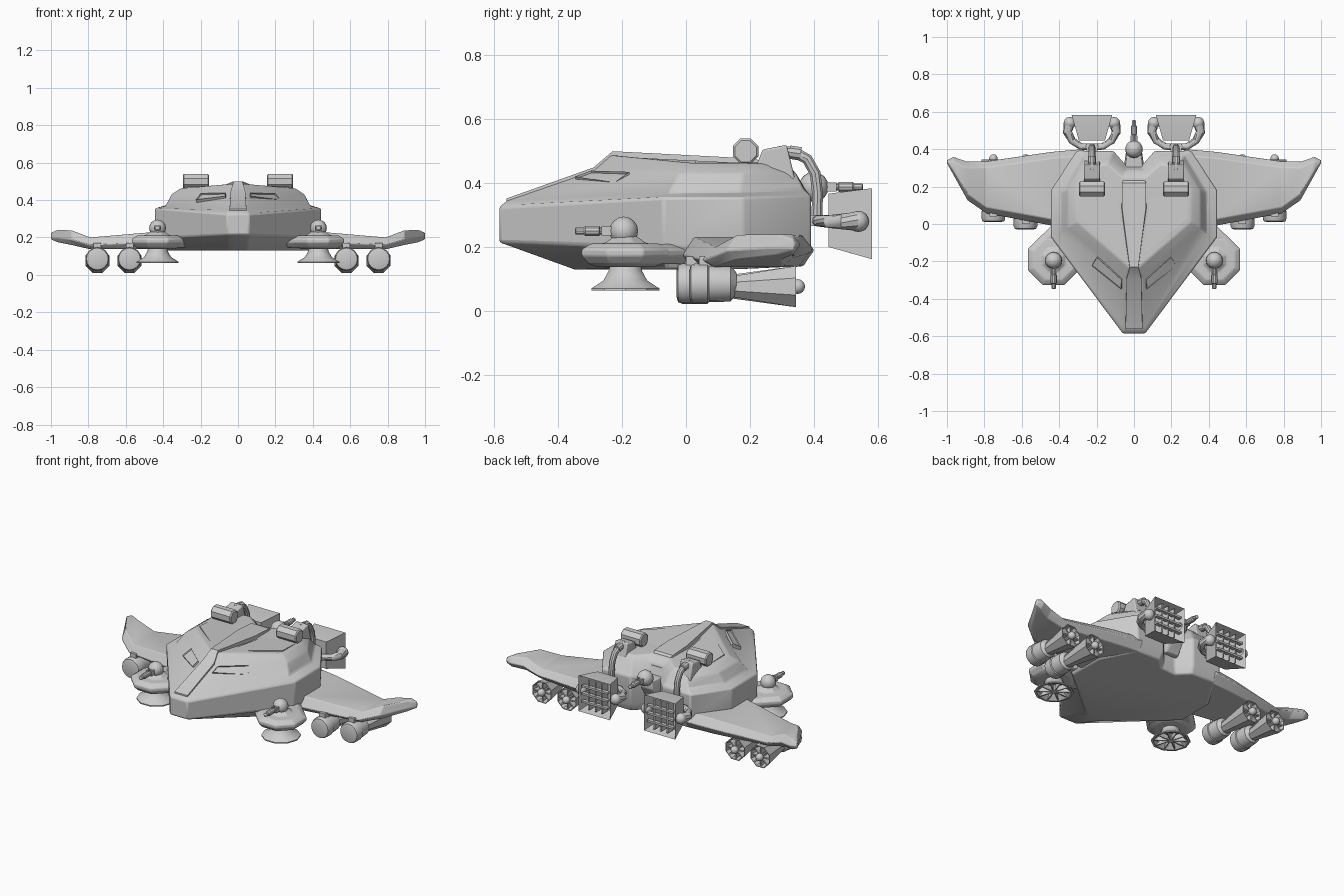
import bpy, bmesh
from math import sin, cos, pi
from mathutils import Vector as V

if "Cube" in bpy.data.objects:
    bpy.data.objects.remove(bpy.data.objects["Cube"])


def loft(bm, rings, cap=True):
    """Skin a list of equal-length closed rings."""
    vs = [[bm.verts.new(p) for p in r] for r in rings]
    n = len(vs[0])
    for a, b in zip(vs, vs[1:]):
        for i in range(n):
            bm.faces.new((a[i], a[(i + 1) % n], b[(i + 1) % n], b[i]))
    if cap:
        bm.faces.new(vs[0])
        bm.faces.new(vs[-1])


def lathe(bm, profile, origin, axis=(0, 0, 1), n=16, phase=0.0):
    """Revolve (radius, distance) points about an axis."""
    q = V((0, 0, 1)).rotation_difference(V(axis))
    loft(bm, [[V(origin) + q @ V((max(r, .001) * cos(phase + 2 * pi * i / n),
                                  max(r, .001) * sin(phase + 2 * pi * i / n), t))
               for i in range(n)] for r, t in profile])


def ball(bm, c, r, n=16):
    lathe(bm, [(r * sin(pi * i / 8), -r * cos(pi * i / 8)) for i in range(9)], c, n=n)


def tube(bm, pts, radii, n=10):
    pts = [V(p) for p in pts]
    rings = []
    for i, p in enumerate(pts):
        t = (pts[min(i + 1, len(pts) - 1)] - pts[max(i - 1, 0)]).normalized()
        q = V((0, 0, 1)).rotation_difference(t)
        rings.append([p + q @ V((radii[i] * cos(2 * pi * k / n), radii[i] * sin(2 * pi * k / n), 0))
                      for k in range(n)])
    loft(bm, rings)


def box(bm, x, y, z):
    loft(bm, [[(x[0], y[0], k), (x[1], y[0], k), (x[1], y[1], k), (x[0], y[1], k)] for k in z])


def blades(bm, c, axis, near, far, count, th=.004):
    """Radial plates; near/far = (distance, inner radius, outer radius)."""
    q = V((0, 0, 1)).rotation_difference(V(axis))
    for k in range(count):
        a = 2 * pi * k / count
        d, t = V((cos(a), sin(a), 0)), V((-sin(a), cos(a), 0)) * th
        loft(bm, [[V(c) + q @ (d * r + t * s + V((0, 0, h))) for r, s in
                   ((r0, -1), (r1, -1), (r1, 1), (r0, 1))] for h, r0, r1 in (near, far)])


def finish(name, bm, mirror=True, bevel=0.0, seg=2, angle=35):
    bmesh.ops.recalc_face_normals(bm, faces=bm.faces)
    me = bpy.data.meshes.new(name)
    bm.to_mesh(me)
    bm.free()
    ob = bpy.data.objects.new(name, me)
    bpy.context.collection.objects.link(ob)
    bpy.ops.object.select_all(action='DESELECT')
    ob.select_set(True)
    bpy.context.view_layer.objects.active = ob
    bpy.ops.object.shade_smooth_by_angle(angle=angle * pi / 180)
    if bevel:
        m = ob.modifiers.new("bevel", 'BEVEL')
        m.width, m.segments, m.limit_method, m.angle_limit = bevel, seg, 'ANGLE', .4
    if mirror:
        ob.modifiers.new("mirror", 'MIRROR')
    return ob


def full(half):
    return half + [(-x, y, z) for x, y, z in reversed(half)]


# Hull: stacked outlines from belly to roof
belly = [(.05, -.35, .13), (.40, -.06, .13), (.40, .17, .13), (.28, .37, .14), (.12, .37, .14), (.05, .30, .14)]
low = [(.06, -.585, .215), (.44, -.07, .20), (.44, .18, .20), (.30, .392, .19), (.11, .39, .19), (.04, .31, .19)]
high = [(.06, -.585, .325), (.445, -.07, .355), (.445, .18, .355), (.305, .392, .36), (.11, .39, .36), (.04, .31, .36)]
ledge = [(.05, -.56, .345), (.385, -.045, .372), (.385, .17, .372), (.27, .37, .38), (.12, .375, .38), (.045, .30, .38)]
upper = [(.045, -.29, .438), (.355, -.02, .43), (.355, .18, .43), (.25, .345, .43), (.13, .345, .43), (.05, .285, .43)]
roof = [(.025, -.235, .488), (.305, .01, .463), (.305, .19, .463), (.22, .31, .46), (.14, .32, .46), (.06, .25, .465)]
bm = bmesh.new()
loft(bm, [full(r) for r in (belly, low, high, ledge, upper, roof)])
finish("hull", bm, mirror=False, bevel=.008)

# Spine strip along the nose and roof
bm = bmesh.new()
loft(bm, [[(-w, y, z - .05), (w, y, z - .05), (w * .9, y, z), (-w * .9, y, z)] for w, y, z in
          ((.05, -.562, .352), (.043, -.29, .449), (.026, -.23, .5), (.07, .08, .484), (.07, .22, .476), (.04, .29, .42))])
finish("roof_spine", bm, mirror=False)

# Raised roof panels
bm = bmesh.new()
pan = [(.045, -.17), (.285, .03), (.285, .185), (.215, .295), (.15, .305), (.085, .24), (.08, .08)]
loft(bm, [[(x, y, .482 - .05 * (y + .2) - d) for x, y in pan] for d in (.05, 0)])
finish("roof_panel", bm)

# Cockpit windows on the front slope
A0, A1, B0, B1 = (V(p) for p in (ledge[0], ledge[1], upper[0], upper[1]))
quad = [A0.lerp(A1, u).lerp(B0.lerp(B1, u), v) for u, v in ((.06, .72), (.54, .45), (.48, .9), (.06, .92))]
nrm = (quad[1] - quad[0]).cross(quad[3] - quad[0]).normalized()
bm = bmesh.new()
loft(bm, [[p - nrm * .015 for p in quad], [p + nrm * .01 for p in quad]])
bm.faces.ensure_lookup_table()
pane = bm.faces[-1]
bmesh.ops.inset_region(bm, faces=[pane], thickness=.008)
bmesh.ops.translate(bm, verts=pane.verts, vec=-nrm * .008)
finish("cockpit_window", bm)

# Wings with upturned tips: x, y front/back, z bottom/top
bm = bmesh.new()
rings = []
for x, y0, y1, z0, z1 in ((.27, -.03, .402, .14, .24), (.44, -.01, .387, .138, .23), (.79, .055, .337, .137, .20),
                          (.89, .125, .335, .16, .238), (.965, .26, .36, .175, .24), (1.0, .325, .342, .19, .225)):
    c, zm = min(.035, (y1 - y0) * .25), (z0 + z1) / 2
    rings.append([(x, y0, zm - .01), (x, y0 + c, z1), (x, y1 - c, z1), (x, y1, zm), (x, y1 - c, z0), (x, y0 + c, z0)])
loft(bm, rings)
finish("wing", bm, bevel=.008)

# Engine pods below the wings: body, flared exhaust, fan blades and hub
for name, x, y in (("inner", .58, -.03), ("outer", .752, .01)):
    c = (x, y, .085)
    bm = bmesh.new()
    lathe(bm, [(.04, 0), (.058, .005), (.063, .018), (.063, .058), (.058, .062), (.058, .09), (.055, .13), (.035, .148)],
          c, (0, 1, 0))
    box(bm, (x - .02, x + .02), (y + .03, y + .12), (.12, .17))
    finish(name + "_engine_pod", bm)
    c, e = (x, 0, .076), .345
    bm = bmesh.new()
    lathe(bm, [(.034, y + .13), (.07, e), (.065, e), (.06, e - .03), (.03, y + .16)], c, (0, 1, 0), 8, pi / 8)
    lathe(bm, [(.02, y + .15), (.018, e)], c, (0, 1, 0), 10)
    blades(bm, c, (0, 1, 0), (y + .17, .01, .03), (e - .006, .01, .062), 8)
    ball(bm, (x, .35, .076), .023, 12)
    finish(name + "_engine_exhaust", bm, angle=30)

# Side sponsons with lift bell below
S = V((.43, -.19, 0))
bm = bmesh.new()
lathe(bm, [(.10, .138), (.125, .148), (.148, .172), (.148, .192), (.118, .21), (.07, .212), (.055, .222), (.035, .235)],
      S, n=8, phase=pi / 8)
finish("sponson", bm, bevel=.005, angle=25)
bm = bmesh.new()
d, t = V((-.707, .707, 0)), V((.707, .707, 0))
loft(bm, [[S + d * a + t * b * w + V((0, 0, z)) for a, b in ((0, -1), (0, 1), (.2, 1), (.2, -1))]
          for w, z in ((.115, .147), (.136, .172), (.136, .192), (.109, .209))])
finish("sponson_arm", bm, bevel=.005)
bm = bmesh.new()
lathe(bm, [(.05, .145), (.055, .125), (.072, .095), (.112, .07), (.112, .063), (.10, .063), (.06, .10), (.01, .105)],
      S, n=10)
blades(bm, S, (0, 0, 1), (.066, .01, .10), (.095, .01, .065), 10, .003)
lathe(bm, [(.01, .065), (.022, .068), (.022, .1)], S, n=10)
finish("lift_bell", bm)


# Ball turrets with guns
def turret(name, c, way, r, mirror):
    bm = bmesh.new()
    ball(bm, c, r)
    for s in (-1, 1):
        box(bm, [c[0] + s * .014 - .004, c[0] + s * .014 + .004], sorted((c[1], c[1] + way * (r + .025))),
            (c[2] - .014, c[2] + .014))
    lathe(bm, [(.012, .02), (.012, r + .03), (.017, r + .032), (.017, r + .075), (.012, r + .08), (.012, r + .105),
               (.006, r + .108)], c, (0, way, 0), 10)
    finish(name, bm, mirror)


turret("side_turret", (.43, -.195, .25), -1, .045, True)
turret("tail_turret", (0, .40, .388), 1, .047, False)
bm = bmesh.new()
loft(bm, [[(-w, .27, z), (w, .27, z), (w * .7, y, z), (-w * .7, y, z)] for w, y, z in
          ((.06, .34, .24), (.06, .39, .32), (.05, .39, .37))])
finish("tail_turret_mount", bm, False, .006)

# Rear thruster pylons, intake drums, pipes and forks
X = .225
bm = bmesh.new()
lathe(bm, [(.036, -.07), (.043, -.064), (.043, .064), (.036, .07)], (X, .187, .50), (1, 0, 0), 8, pi / 8)
finish("intake_drum", bm, angle=25)
bm = bmesh.new()
loft(bm, [[(x, y, z) for y, z in ((.215, .44), (.24, .505), (.315, .52), (.345, .40), (.25, .40))]
          for x in (X - .042, X + .042)])
finish("pylon", bm, bevel=.006)
bm = bmesh.new()
tube(bm, [(X, .29, .50), (X, .34, .497), (X, .38, .475), (X, .405, .43), (X, .412, .37), (X, .41, .28)], [.018] * 6)
lathe(bm, [(.022, 0), (.022, .035)], (X, .325, .497), (0, 1, -.15), 10)
box(bm, (X - .03, X + .03), (.37, .43), (.265, .30))
for s in (-1, 1):
    tube(bm, [(X, .41, .282), (X + s * .06, .415, .282), (X + s * .105, .445, .28), (X + s * .13, .49, .28),
              (X + s * .122, .535, .28)], [.017, .018, .02, .025, .03])
    ball(bm, (X + s * .118, .54, .28), .033, 12)
finish("pipe_and_fork", bm)

# Thruster boxes, open at the rear with slats
bm = bmesh.new()
loft(bm, [[(X - w, y, z0), (X + w, y, z0), (X + w, y, z1), (X - w, y, z1)] for w, y, z0, z1 in
          ((.07, .447, .20, .367), (.108, .582, .162, .384))])
bm.faces.ensure_lookup_table()
back = bm.faces[-1]
bmesh.ops.inset_region(bm, faces=[back], thickness=.02)
inner = bmesh.ops.extrude_discrete_faces(bm, faces=[back])['faces'][0]
mid = inner.calc_center_median()
for v in inner.verts:
    v.co = mid + (v.co - mid) * .8 + V((0, -.07, 0))
finish("thruster_box", bm)
bm = bmesh.new()
for k in range(3):
    z = .225 + .048 * k
    box(bm, (X - .09, X + .09), (.555, .578), (z - .006, z + .006))
    x = X + (k - 1) * .045
    box(bm, (x - .004, x + .004), (.515, .57), (.18, .365))
finish("thruster_slats", bm)
